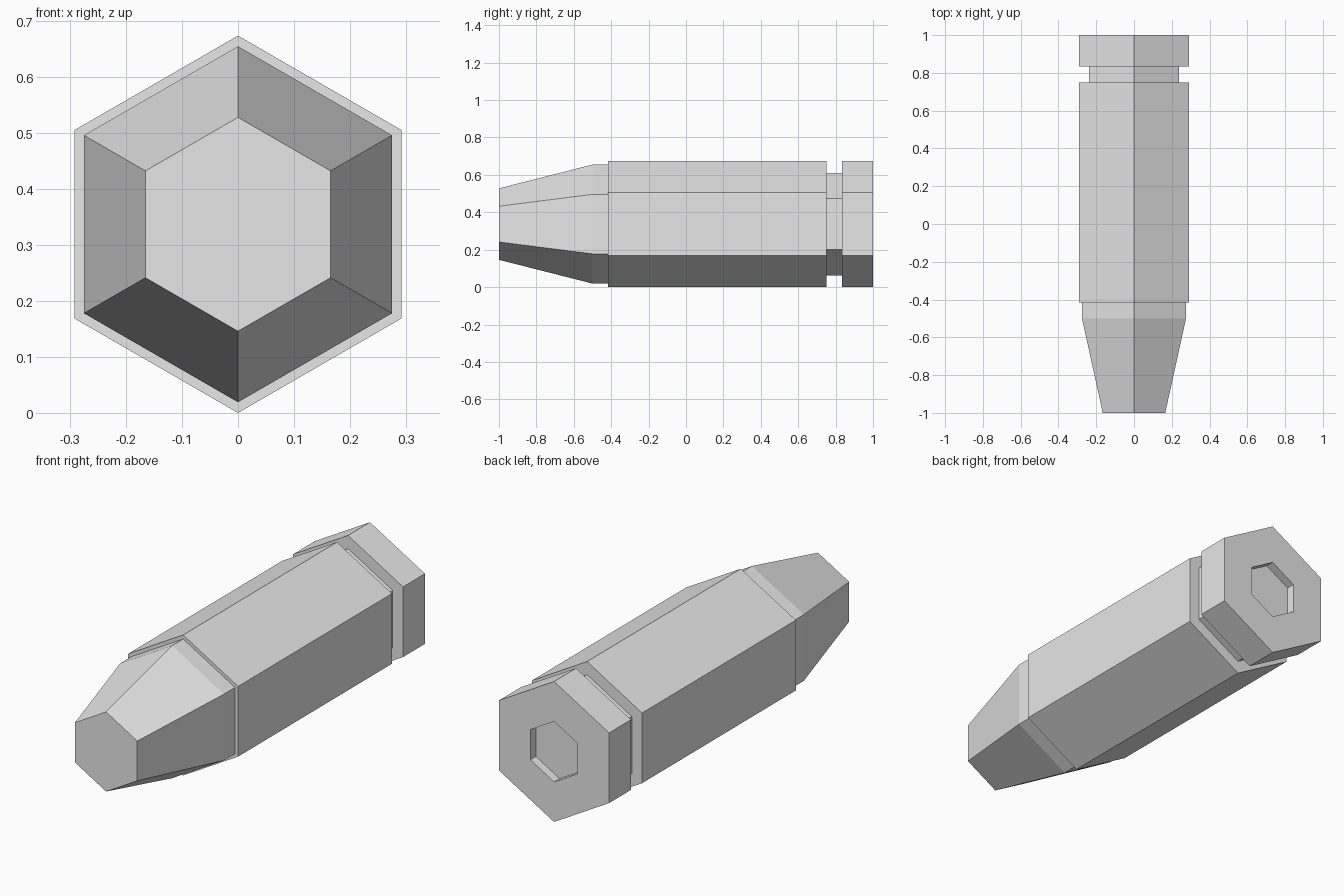
import bpy
import bmesh
import math

cube = bpy.data.objects.get("Cube")
if cube:
    bpy.data.objects.remove(cube, do_unlink=True)

SIDES = 6
RADIUS = 0.337      # case radius, also the height of the axis above the ground
GROOVE = 0.274
NOSE = 0.318
TIP = 0.191
PRIMER = 0.145

grey = bpy.data.materials.new("plain grey")
grey.use_nodes = True
grey.diffuse_color = (0.8, 0.8, 0.8, 1)
grey.node_tree.nodes["Principled BSDF"].inputs["Base Color"].default_value = (0.8, 0.8, 0.8, 1)


def hex_loft(name, profile, cap_front=True, cap_back=True):
    """Sweep a (y, radius) profile around the long axis with six flat sides."""
    bm = bmesh.new()
    rings = []
    for y, r in profile:
        ring = []
        for k in range(SIDES):
            a = math.pi / 2 + k * math.tau / SIDES
            ring.append(bm.verts.new((r * math.cos(a), y, RADIUS + r * math.sin(a))))
        rings.append(ring)
    for front, back in zip(rings, rings[1:]):
        for k in range(SIDES):
            n = (k + 1) % SIDES
            bm.faces.new((front[k], back[k], back[n], front[n]))
    if cap_front:
        bm.faces.new(rings[0])
    if cap_back:
        bm.faces.new(rings[-1][::-1])
    mesh = bpy.data.meshes.new(name)
    bm.to_mesh(mesh)
    bm.free()
    mesh.materials.append(grey)
    obj = bpy.data.objects.new(name, mesh)
    bpy.context.collection.objects.link(obj)
    return obj


# Tapered nose, seated slightly inside the case mouth
hex_loft("nose", [(-1, TIP), (-0.5, NOSE), (-0.4, NOSE)])

# Case body with extraction groove, rim and primer pocket
hex_loft("case", [
    (-0.416, RADIUS), (0.75, RADIUS),
    (0.75, GROOVE), (0.834, GROOVE),
    (0.834, RADIUS), (1, RADIUS),
    (1, PRIMER), (0.958, PRIMER),
], cap_back=False)

# Recessed primer forming the pocket floor
hex_loft("primer", [(0.9, PRIMER), (0.958, PRIMER)])
